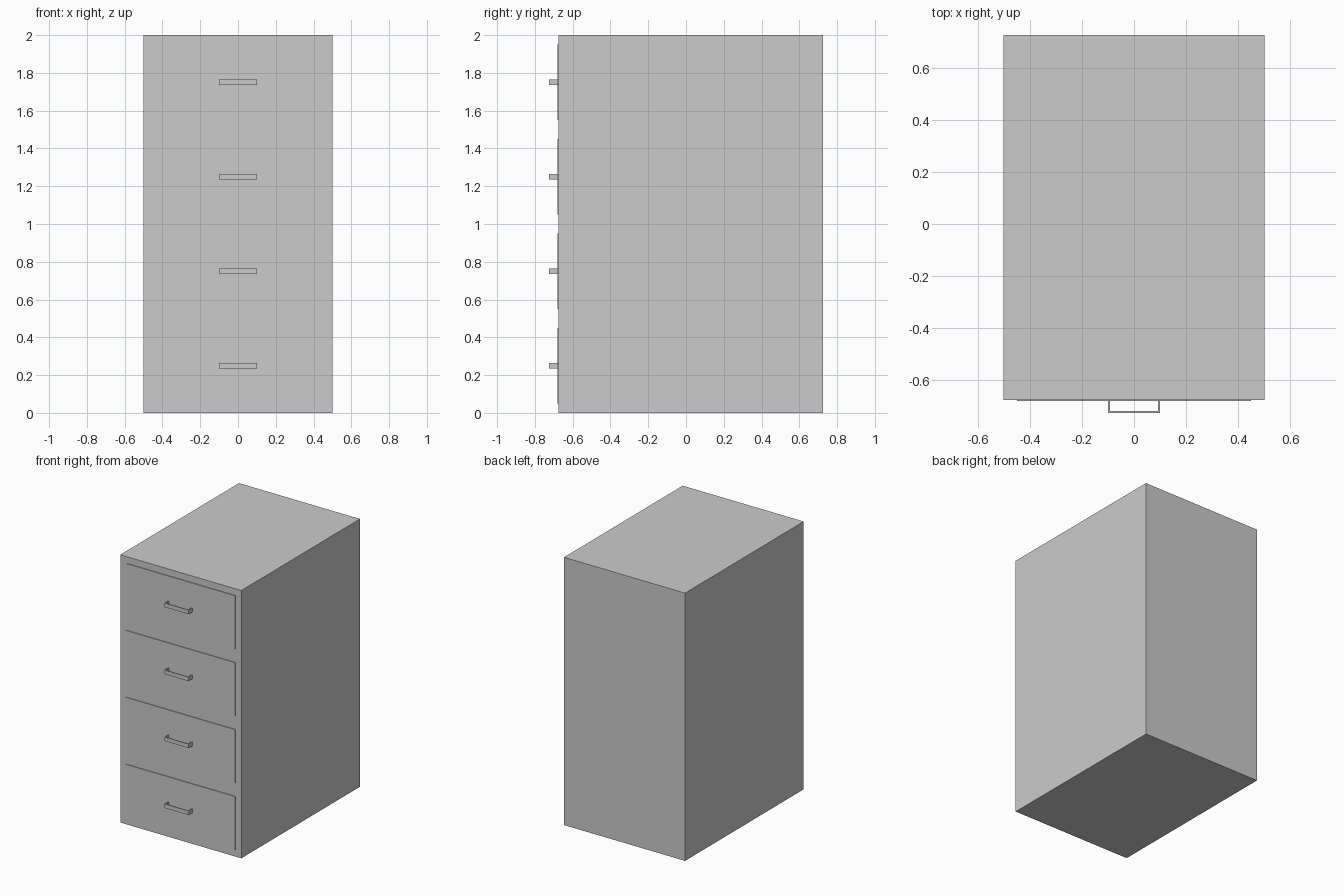
import bpy

if "Cube" in bpy.data.objects:
    bpy.data.objects.remove(bpy.data.objects["Cube"])


def box(name, x0, x1, y0, y1, z0, z1):
    bpy.ops.mesh.primitive_cube_add(size=1, location=((x0 + x1) / 2, (y0 + y1) / 2, (z0 + z1) / 2))
    ob = bpy.context.object
    ob.name = name
    ob.scale = (x1 - x0, y1 - y0, z1 - z0)
    bpy.ops.object.transform_apply(location=False, rotation=False, scale=True)
    return ob


FRONT = -0.675    # cabinet front plane
PANEL = 0.005     # how far the drawer fronts stand out
TIP = -0.725      # outer face of the handles
T = 0.007         # handle strap thickness

# Cabinet body
box("cabinet_body", -0.5, 0.5, FRONT, 0.725, 0, 2)

for i in range(4):
    z = 0.25 + 0.5 * i
    # Drawer front, slightly raised
    box(f"drawer_front_{i + 1}", -0.45, 0.45, FRONT - PANEL, FRONT + 0.005, z - 0.2, z + 0.2)
    # Pull handle: flat bar on two posts
    box(f"handle_bar_{i + 1}", -0.1, 0.1, TIP, TIP + T, z - 0.015, z + 0.015)
    for side, x in (("left", -0.1), ("right", 0.1 - T)):
        box(f"handle_post_{side}_{i + 1}", x, x + T, TIP + T, FRONT, z - 0.015, z + 0.015)
